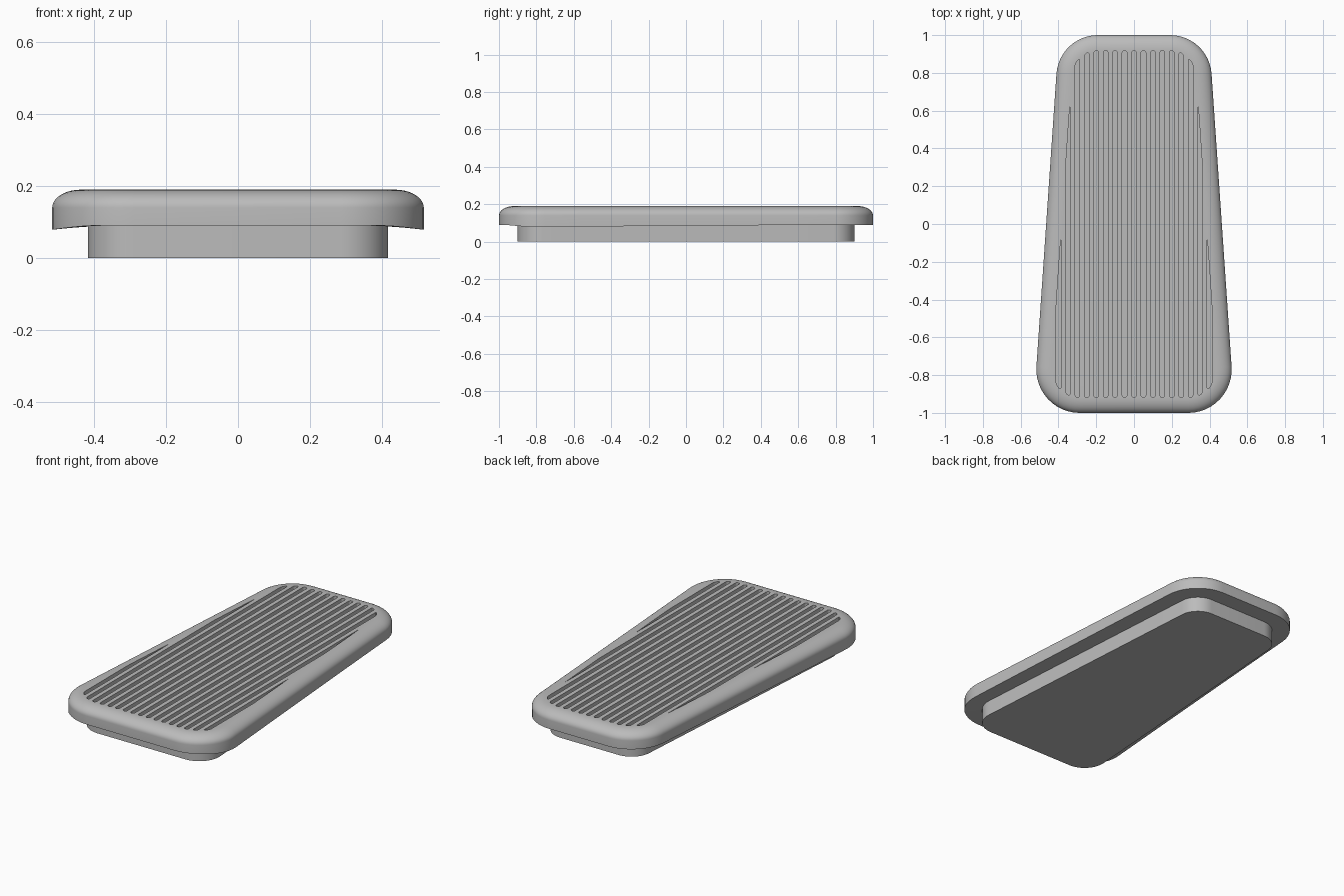
import bpy, bmesh, math

cube = bpy.data.objects.get("Cube")
if cube:
    bpy.data.objects.remove(cube)

ARC = 12            # segments per rounded corner
LIP = 0.14          # height where the rounded shoulder begins
TOP = 0.19
SHOULDER = 0.08
PITCH = 0.05
GROOVE_R = 0.0125


def half_width(y):
    return 0.465 - 0.0684 * y


def outline(inset):
    """Rounded trapezoid, counter-clockwise, moved inwards by inset."""
    tilt = math.atan(0.0684)
    slant = math.sqrt(1 + 0.0684 ** 2)
    right = []
    for end, radius in ((-1, 0.23), (1, 0.22)):
        cy = end * (1 - radius)
        cx = half_width(cy) - radius * slant
        r = radius - inset
        start, stop = (-math.pi / 2, tilt) if end < 0 else (tilt, math.pi / 2)
        for i in range(ARC + 1):
            a = start + (stop - start) * i / ARC
            right.append((cx + r * math.cos(a), cy + r * math.sin(a)))
        if end < 0:     # extra points along the straight side
            x0, y0 = right[-1]
            y1 = 0.78 + r * math.sin(tilt)
            right += [(x0 - 0.0684 * (y1 - y0) * i / 8, y0 + (y1 - y0) * i / 8)
                      for i in range(1, 8)]
    return right + [(-x, y) for x, y in reversed(right)]


def lip_height(x):
    """Underside of the rim droops a little towards the wide sides."""
    return 0.09 - 0.012 * max(0, (abs(x) - 0.4) / 0.12) ** 1.5


def make_object(name, bm):
    bmesh.ops.recalc_face_normals(bm, faces=bm.faces)
    mesh = bpy.data.meshes.new(name)
    bm.to_mesh(mesh)
    bm.free()
    obj = bpy.data.objects.new(name, mesh)
    bpy.context.collection.objects.link(obj)
    return obj


def loft(bm, rings):
    """Closed solid through rings with equal point counts."""
    loops = [[bm.verts.new(p) for p in ring] for ring in rings]
    for a, b in zip(loops, loops[1:]):
        for i in range(len(a)):
            j = (i + 1) % len(a)
            bm.faces.new((a[i], a[j], b[j], b[i]))
    bm.faces.new(loops[0][::-1])
    bm.faces.new(loops[-1])


def level(points, z):
    return [(x, y, z) for x, y in points]


# Pad: narrow foot, overhanging rim and rounded shoulder
rings = [level(outline(0.1), 0), level(outline(0.1), 0.09),
         [(x, y, lip_height(x)) for x, y in outline(0)]]
for i in range(11):
    a = math.pi / 2 * i / 10
    rings.append(level(outline(SHOULDER * (1 - math.cos(a))),
                       LIP + (TOP - LIP) * math.sin(a)))
bm = bmesh.new()
loft(bm, rings)
pad = make_object("pedal_pad", bm)

# Groove cutters: round-ended slots limited by the inset outline
edge = outline(SHOULDER + 0.002)
right_edge = edge[:len(edge) // 2]


def reach(x, end):
    """How far a groove may run at this x towards one end."""
    x = abs(x)
    chain = right_edge if end < 0 else right_edge[::-1]
    if x <= chain[0][0]:
        return chain[0][1]
    for (x0, y0), (x1, y1) in zip(chain, chain[1:]):
        if x0 <= x <= x1:
            return y0 + (y1 - y0) * (x - x0) / (x1 - x0)
    return chain[-1][1]


bm = bmesh.new()
for k in range(-8, 9):
    slot = []
    for end in (-1, 1):
        for i in range(9):
            c = -math.cos(math.pi * i / 8) * -end
            x = k * PITCH + GROOVE_R * c
            drop = GROOVE_R * (1 - math.sqrt(max(0, 1 - c * c)))
            slot.append((x, reach(x, end) - end * drop))
    loft(bm, [level(slot, LIP), level(slot, TOP + 0.05)])
cutter = make_object("groove_cutter", bm)
cutter.hide_render = True

mod = pad.modifiers.new("grooves", 'BOOLEAN')
mod.operation = 'DIFFERENCE'
mod.solver = 'EXACT'
mod.object = cutter
bpy.context.view_layer.objects.active = pad
bpy.ops.object.select_all(action='DESELECT')
pad.select_set(True)
bpy.ops.object.modifier_apply(modifier=mod.name)
bpy.data.objects.remove(cutter)
bpy.ops.object.shade_smooth_by_angle(angle=math.radians(30))

# Single grey material
grey = bpy.data.materials.new("plain_grey")
grey.use_nodes = True
colour = (0.5, 0.5, 0.5, 1)
grey.diffuse_color = colour
grey.node_tree.nodes["Principled BSDF"].inputs["Base Color"].default_value = colour
pad.data.materials.clear()
pad.data.materials.append(grey)
